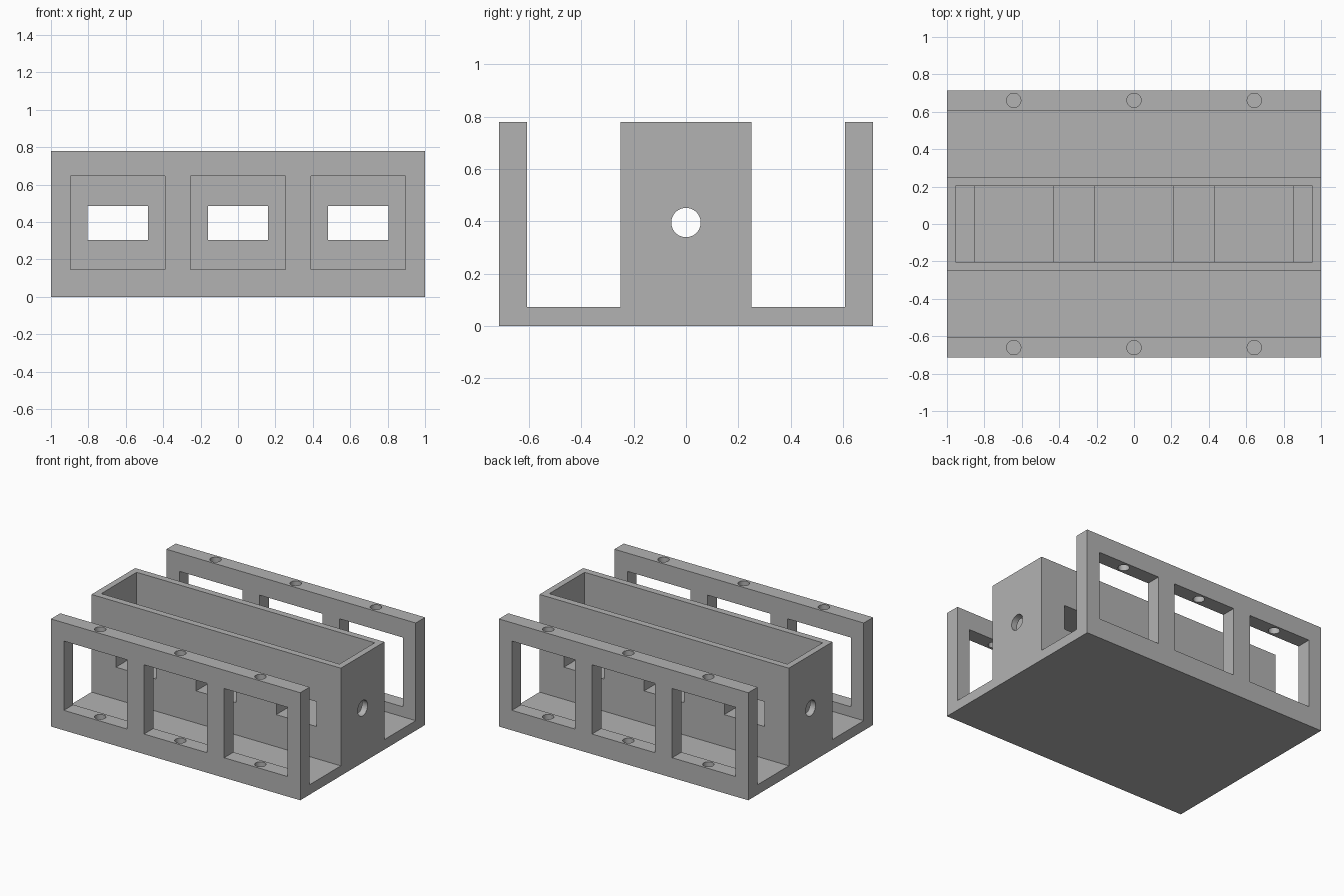
import bpy, bmesh, math
from mathutils import Matrix

if "Cube" in bpy.data.objects:
    bpy.data.objects.remove(bpy.data.objects["Cube"])

grey = bpy.data.materials.new("plain_grey")
grey.diffuse_color = (0.45, 0.45, 0.45, 1)
grey.use_nodes = True
grey.node_tree.nodes["Principled BSDF"].inputs["Base Color"].default_value = grey.diffuse_color

PITCH = (-0.643, 0.0, 0.643)     # bay centres along x
MID_Z = 0.395                    # height of windows and axle hole
WALL = 0.048


def make(name, bm):
    bmesh.ops.recalc_face_normals(bm, faces=bm.faces)
    me = bpy.data.meshes.new(name)
    bm.to_mesh(me)
    bm.free()
    ob = bpy.data.objects.new(name, me)
    bpy.context.collection.objects.link(ob)
    return ob


def box(name, x0, x1, y0, y1, z0, z1):
    bm = bmesh.new()
    m = (Matrix.Translation(((x0 + x1) / 2, (y0 + y1) / 2, (z0 + z1) / 2))
         @ Matrix.Diagonal((x1 - x0, y1 - y0, z1 - z0, 1)))
    bmesh.ops.create_cube(bm, size=1, matrix=m)
    return make(name, bm)


def rod(name, centre, radius, depth, axis):
    bm = bmesh.new()
    rot = Matrix.Rotation(math.pi / 2, 4, 'Y') if axis == 'X' else Matrix()
    bmesh.ops.create_cone(bm, cap_ends=True, segments=48, radius1=radius, radius2=radius,
                          depth=depth, matrix=Matrix.Translation(centre) @ rot)
    return make(name, bm)


def cut(target, tool):
    tool.hide_render = True
    mod = target.modifiers.new("cut", 'BOOLEAN')
    mod.operation = 'DIFFERENCE'
    mod.solver = 'EXACT'
    mod.object = tool
    bpy.context.view_layer.objects.active = target
    bpy.ops.object.modifier_apply(modifier=mod.name)
    bpy.data.objects.remove(tool)


# Base, central box and two side frames as one extruded cross-section
half = [(0.25, 0.78), (0.25, 0.072), (0.608, 0.072), (0.608, 0.78), (0.715, 0.78), (0.715, 0)]
profile = half + [(-y, z) for y, z in reversed(half)]
bm = bmesh.new()
face = bm.faces.new([bm.verts.new((-1, y, z)) for y, z in profile])
ext = bmesh.ops.extrude_face_region(bm, geom=[face])
bmesh.ops.translate(bm, vec=(2, 0, 0),
                    verts=[v for v in ext["geom"] if isinstance(v, bmesh.types.BMVert)])
body = make("housing", bm)

# Hollow of the central box, leaving a sleeve around each window passage
hollow = box("hollow", -0.955, 0.955, -0.25 + WALL, 0.25 - WALL, 0.05, 0.9)
for x in PITCH:
    cut(hollow, box("sleeve", x - 0.212, x + 0.212, -0.4, 0.4, MID_Z - 0.14, MID_Z + 0.14))
cut(body, hollow)

# Window passages, frame openings and screw holes
for x in PITCH:
    cut(body, box("passage", x - 0.161, x + 0.161, -0.4, 0.4, MID_Z - 0.09, MID_Z + 0.09))
    for side in (-1, 1):
        y = 0.661 * side
        cut(body, box("opening", x - 0.253, x + 0.253, y - 0.1, y + 0.1, 0.145, 0.647))
        cut(body, rod("screw_hole", (x, y, 0.485), 0.038, 0.83, 'Z'))

# Axle hole along the length
cut(body, rod("axle_hole", (0, 0, MID_Z), 0.056, 2.4, 'X'))

body.data.materials.clear()
body.data.materials.append(grey)
for p in body.data.polygons:
    p.material_index = 0
bpy.ops.object.select_all(action='DESELECT')
body.select_set(True)
bpy.context.view_layer.objects.active = body
bpy.ops.object.shade_smooth_by_angle(angle=math.radians(30))
